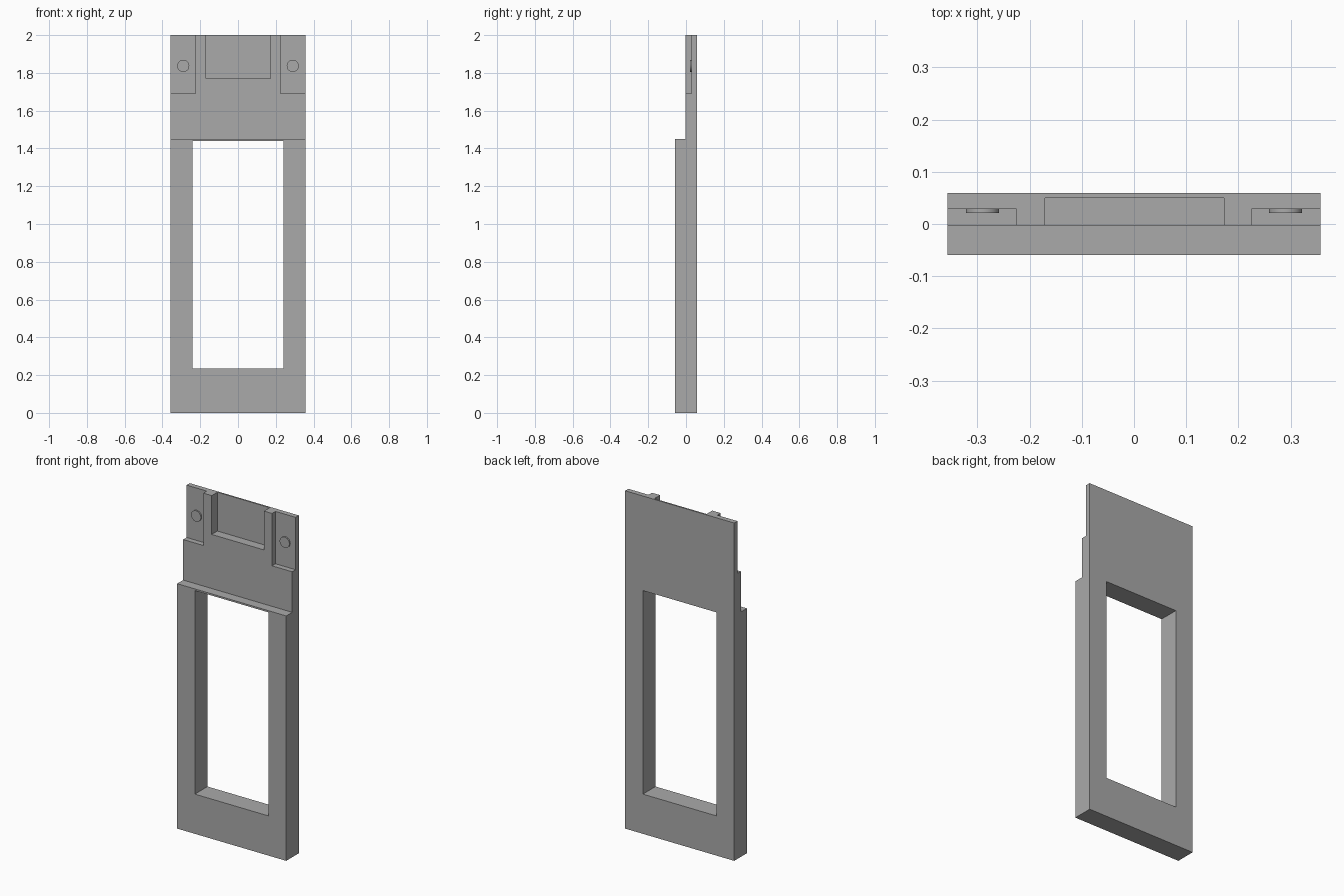
import bpy
import bmesh
import math

cube = bpy.data.objects.get("Cube")
if cube:
    bpy.data.objects.remove(cube, do_unlink=True)

HALF_W, FRONT, STEP, BACK = 0.357, -0.059, -0.003, 0.059

grey = bpy.data.materials.new("plain grey")
grey.use_nodes = True
grey.diffuse_color = (0.4, 0.4, 0.4, 1)
grey.node_tree.nodes["Principled BSDF"].inputs["Base Color"].default_value = (0.4, 0.4, 0.4, 1)


def finish(name, bm):
    bmesh.ops.recalc_face_normals(bm, faces=bm.faces[:])
    mesh = bpy.data.meshes.new(name)
    bm.to_mesh(mesh)
    bm.free()
    mesh.materials.append(grey)
    obj = bpy.data.objects.new(name, mesh)
    bpy.context.collection.objects.link(obj)
    return obj


def box(name, x, y, z):
    bm = bmesh.new()
    bmesh.ops.create_cube(bm, size=1)
    for v in bm.verts:
        v.co = [r[0] if c < 0 else r[1] for c, r in zip(v.co, (x, y, z))]
    return finish(name, bm)


def cut(target, cutter):
    cutter.hide_render = True
    mod = target.modifiers.new("cut", "BOOLEAN")
    mod.operation, mod.solver, mod.object = "DIFFERENCE", "EXACT", cutter
    bpy.context.view_layer.objects.active = target
    bpy.ops.object.modifier_apply(modifier=mod.name)
    bpy.data.objects.remove(cutter, do_unlink=True)


# Stepped plate: side profile extruded across the width
bm = bmesh.new()
profile = [(FRONT, 0), (BACK, 0), (BACK, 2), (STEP, 2), (STEP, 1.45), (FRONT, 1.45)]
face = bm.faces.new([bm.verts.new((-HALF_W, y, z)) for y, z in profile])
side = bmesh.ops.extrude_face_region(bm, geom=[face])
bmesh.ops.translate(bm, vec=(2 * HALF_W, 0, 0),
                    verts=[g for g in side["geom"] if isinstance(g, bmesh.types.BMVert)])
plate = finish("frame_plate", bm)

# Through window and shallow centre pocket
cut(plate, box("window_cutter", (-0.241, 0.241), (-0.2, 0.2), (0.235, 1.44)))
cut(plate, box("centre_pocket_cutter", (-0.17, 0.172), (-0.2, 0.05), (1.77, 2.2)))

# Corner pockets, each with a small round pad
for s, label in ((1, "left"), (-1, "right")):
    cut(plate, box(label + "_pocket_cutter", sorted((s * 0.225, s * 0.5)), (-0.2, 0.029), (1.69, 2.2)))
    bpy.ops.mesh.primitive_cylinder_add(vertices=32, radius=0.032, depth=0.009,
                                        location=(s * 0.29, 0.0255, 1.837),
                                        rotation=(math.pi / 2, 0, 0))
    pad = bpy.context.object
    pad.name = label + "_round_pad"
    pad.data.materials.append(grey)
    bpy.ops.object.shade_smooth_by_angle(angle=math.radians(30))
